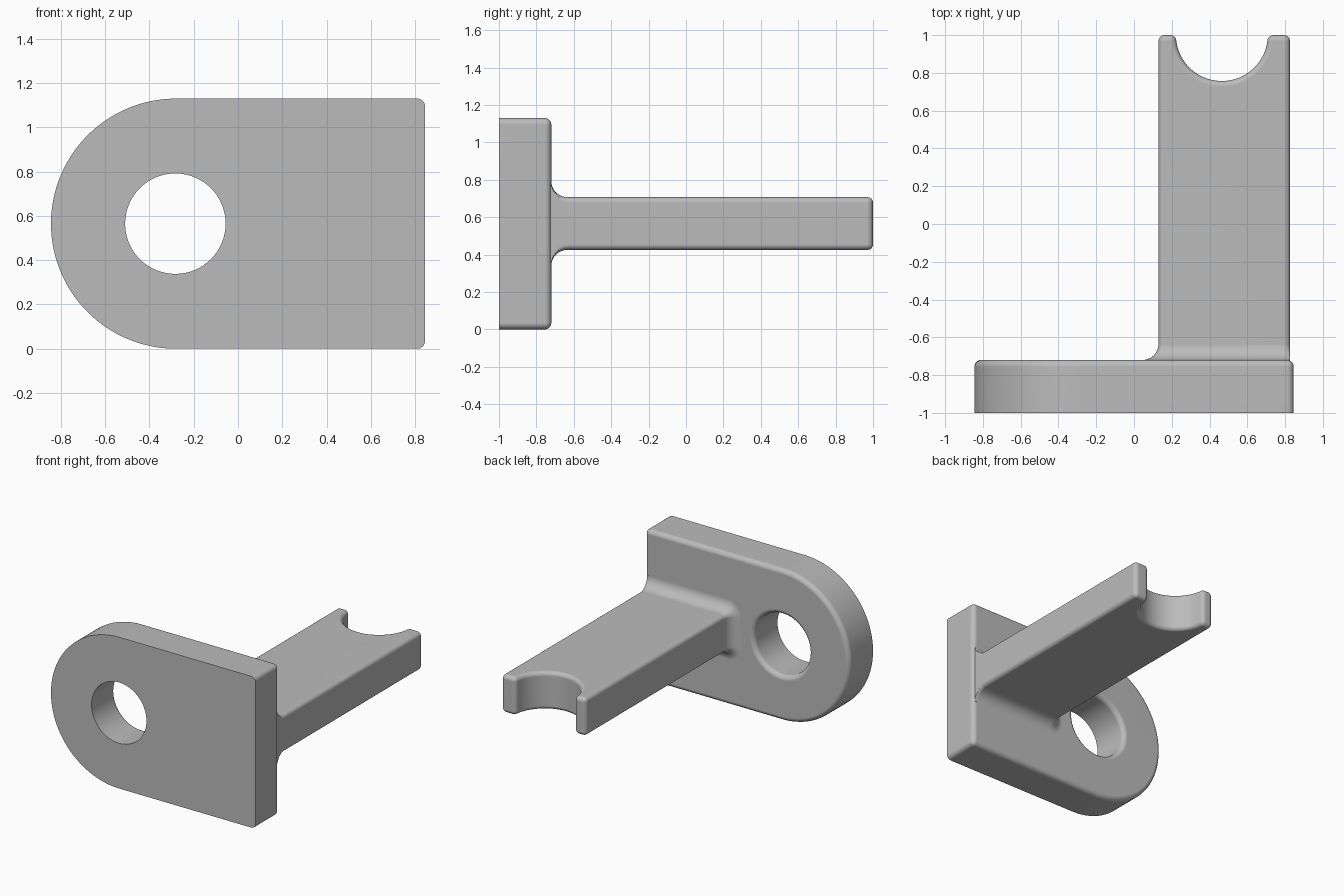
import bpy, bmesh
from math import sin, cos, pi, radians, asin, degrees
from mathutils import Vector

cube = bpy.data.objects.get("Cube")
if cube:
    bpy.data.objects.remove(cube)

grey = bpy.data.materials.new("plain grey")
grey.use_nodes = True
grey.diffuse_color = (0.5, 0.5, 0.5, 1)
grey.node_tree.nodes["Principled BSDF"].inputs["Base Color"].default_value = (0.5, 0.5, 0.5, 1)


def loft(arcs, rings, place):
    """Outline of arcs (cx, cy, radius, start, end, steps; negative radius is
    concave), swept through rings of (depth, inset) and capped."""
    bm = bmesh.new()
    loops = []
    for depth, inset in rings:
        loop = []
        for cx, cy, r, a0, a1, n in arcs:
            for i in range(n + 1):
                a = radians(a0 + (a1 - a0) * i / max(n, 1))
                u, v = cx + (r - inset) * cos(a), cy + (r - inset) * sin(a)
                loop.append(bm.verts.new(place(u, v, depth)))
        loops.append(loop)
    for low, high in zip(loops, loops[1:]):
        for i in range(len(low)):
            bm.faces.new((low[i - 1], low[i], high[i], high[i - 1]))
    bm.faces.new(loops[0])
    bm.faces.new(loops[-1])
    return bm


def rounded(edge, radius, side, steps=6):
    """Rings that round off an edge at the given depth; side is +1 or -1."""
    angles = [pi / 2 * i / steps for i in range(steps + 1)]
    return [(edge - side * radius * (1 - sin(a)), radius * (1 - cos(a))) for a in angles]


def finish(bm, name):
    bmesh.ops.remove_doubles(bm, verts=bm.verts, dist=1e-5)
    bmesh.ops.recalc_face_normals(bm, faces=bm.faces)
    mesh = bpy.data.meshes.new(name)
    bm.to_mesh(mesh)
    bm.free()
    mesh.materials.append(grey)
    obj = bpy.data.objects.new(name, mesh)
    bpy.context.collection.objects.link(obj)
    return obj


def upright(u, v, d):
    return (u, d, v)


def lying(u, v, d):
    return (u, v, d)


def rim(edge, radius, side):
    """Quarter-round rim running from the wall to the cap."""
    return [(edge - side * radius * (1 - sin(pi / 2 * i / 6)),
             radius * (1 - cos(pi / 2 * i / 6))) for i in range(7)]


# Mounting plate: half-round end, small corners, rounded back edge
R = 0.565
edge = 0.035
plate_outline = [
    (-0.28, R, R, 90, 270, 64),
    (0.845 - edge, edge, edge, 270, 360, 6),
    (0.845 - edge, 2 * R - edge, edge, 0, 90, 6),
]
plate = finish(loft(plate_outline, [(-1, 0)] + rim(-0.72, edge, 1), upright), "bracket")

# Round hole, flared at the back
hole = [(-0.283, R, 0.227, 0, 360, 64)]
flare = [(-0.72 - edge * (1 - sin(a)), -edge * (1 - cos(a)))
         for a in [pi / 2 * i / 6 for i in range(7)]]
hole_cutter = finish(loft(hole, [(-1.1, 0)] + flare + [(-0.6, -edge)], upright), "hole_cutter")

# Arm: bar with a half-round notch in its end and rounded edges
left, right, bottom, top, base = 0.13, 0.826, 0.425, 0.707, -0.635
c, soft, notch, mid = 0.032, 0.03, 0.243, 0.465
tilt = degrees(asin(c / (notch + c)))
reach = (notch + c) * cos(radians(tilt))
arm_outline = [
    (right, base, 0, 0, 0, 0),
    (right - c, 1 - c, c, 0, 90, 6),
    (mid + reach, 1 - c, c, 90, 180 - tilt, 6),
    (mid, 1, -notch, 180 - tilt, tilt, 40),
    (mid - reach, 1 - c, c, tilt, 90, 6),
    (left + c, 1 - c, c, 90, 180, 6),
    (left, base, 0, 180, 180, 0),
]
arm_rings = rim(bottom, soft, -1)[::-1] + rim(top, soft, 1)
bm = loft(arm_outline, arm_rings, lying)
bmesh.ops.remove_doubles(bm, verts=bm.verts, dist=1e-5)

# Fillet where the arm meets the plate, cut flush on the outer side
ends = [f for f in bm.faces if all(v.co.y < base + 0.001 for v in f.verts)]
bmesh.ops.delete(bm, geom=ends, context='FACES')
loop = [e for e in bm.edges if e.is_boundary]
fillet = base + 0.72


def outward(co):
    core = Vector((min(max(co.x, left + soft), right - soft), co.y,
                   min(max(co.z, bottom + soft), top - soft)))
    return (co - core).normalized()


start = {}
for v in {v for e in loop for v in e.verts}:
    start[v] = (v.co.copy(), outward(v.co))
steps = [(fillet * sin(a), fillet * (1 - cos(a))) for a in [pi / 16 * i for i in range(1, 9)]]
for drop, spread in steps + [(fillet + 0.06, fillet)]:
    result = bmesh.ops.extrude_edge_only(bm, edges=loop)["geom"]
    loop = [g for g in result if isinstance(g, bmesh.types.BMEdge) and g.is_boundary]
    fresh = {}
    for v in [g for g in result if isinstance(g, bmesh.types.BMVert)]:
        source = min(start, key=lambda s: (s.co - v.co).length)
        co, normal = start[source]
        fresh[v] = (co, normal)
    for v, (co, normal) in fresh.items():
        v.co = co + normal * spread
        v.co.x = min(v.co.x, right)
        v.co.y = base - drop
    start = fresh
bmesh.ops.holes_fill(bm, edges=loop, sides=0)
arm = finish(bm, "arm")

# Join the parts and drill the hole
bpy.ops.object.select_all(action='DESELECT')
bpy.context.view_layer.objects.active = plate
plate.select_set(True)
for tool, action in ((hole_cutter, 'DIFFERENCE'), (arm, 'UNION')):
    mod = plate.modifiers.new(action.lower(), 'BOOLEAN')
    mod.operation, mod.object, mod.solver = action, tool, 'EXACT'
    bpy.ops.object.modifier_apply(modifier=mod.name)
    bpy.data.objects.remove(tool)

bpy.ops.object.shade_smooth_by_angle(angle=radians(30))
weighted = plate.modifiers.new("even_shading", 'WEIGHTED_NORMAL')
weighted.keep_sharp = True
